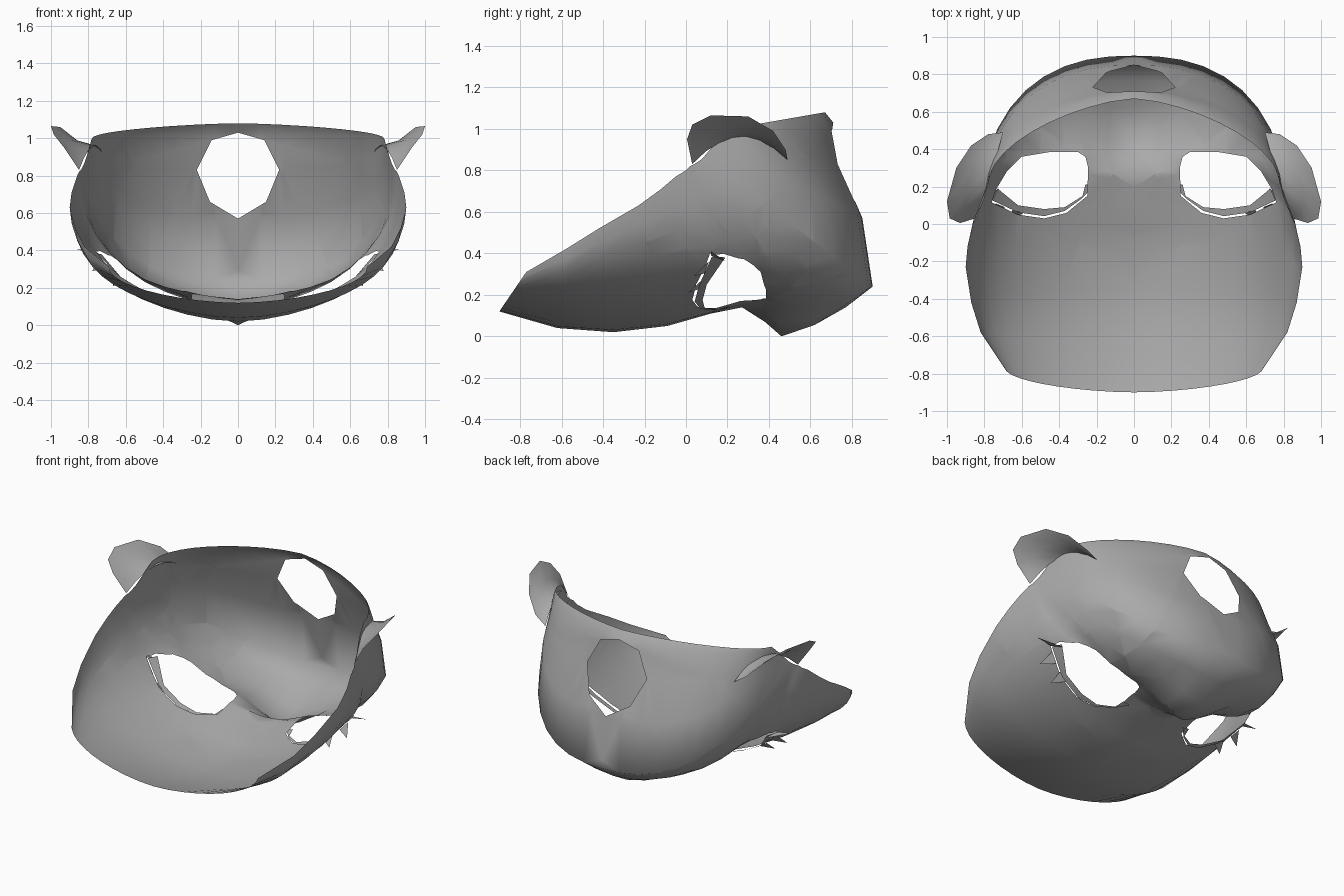
import bpy, bmesh, math
from mathutils import Vector
from mathutils.bvhtree import BVHTree

if "Cube" in bpy.data.objects:
    bpy.data.objects.remove(bpy.data.objects["Cube"], do_unlink=True)

grey = bpy.data.materials.new("plain grey")
grey.use_nodes = True
colour = (0.4, 0.4, 0.4, 1)
grey.diffuse_color = colour
grey.node_tree.nodes["Principled BSDF"].inputs["Base Color"].default_value = colour


def finish(name, bm, smooth=True):
    """Turn a half model into a mirrored object."""
    mesh = bpy.data.meshes.new(name)
    for f in bm.faces:
        f.smooth = smooth
    bm.to_mesh(mesh)
    bm.free()
    mesh.materials.append(grey)
    obj = bpy.data.objects.new(name, mesh)
    bpy.context.collection.objects.link(obj)
    mirror = obj.modifiers.new("Mirror", 'MIRROR')
    mirror.use_clip = True


def loft(bm, rows):
    """Skin equal-length rows of points with quads."""
    grid = [[bm.verts.new(p) for p in row] for row in rows]
    for a, b in zip(grid, grid[1:]):
        for j in range(len(a) - 1):
            bm.faces.new((a[j], b[j], b[j + 1], a[j + 1]))


def cut_hole(bm, outline, axis, allowed):
    """Cut a convex outline, extruded along an axis, out of the shell."""
    if axis.z:
        pts = [Vector((u, v, 0)) for u, v in outline]
    else:
        pts = [Vector((u, 0, v)) for u, v in outline]
    centre = sum(pts, Vector()) / len(pts)
    inside = [f for f in bm.faces if allowed(f.calc_center_median())]
    for a, b in zip(pts, pts[1:] + pts[:1]):
        n = (b - a).cross(axis).normalized()
        if n.dot(a - centre) < 0:
            n = -n
        edges = {e for f in inside for e in f.edges}
        verts = {v for f in inside for v in f.verts}
        cut = bmesh.ops.bisect_plane(bm, geom=inside + list(edges) + list(verts),
                                     dist=1e-5, plane_co=a, plane_no=n)
        inside = [f for f in cut["geom"] if isinstance(f, bmesh.types.BMFace)
                  and (f.calc_center_median() - a).dot(n) < 0]
    bmesh.ops.delete(bm, geom=inside, context='FACES')


# Mask shell: each row runs from the centre line (y, z) to the rim (x, y, z);
# then the lift beside the nose ridge and the fullness of the curve
sections = [
    (-.9, .12, .69, -.77, .31, 0, .87),
    (-.62, .04, .82, -.58, .42, 0, .87),
    (-.35, .02, .87, -.42, .52, 0, .87),
    (-.09, .05, .9, -.23, .63, 0, .95),
    (.12, .11, .89, -.12, .71, 0, 1.12),
    (.27, .14, .87, -.05, .77, .03, 1.4),
    (.38, .07, .86, 0, .8, .11, 1.25),
    (.46, 0, .85, .02, .82, .14, 1.1),
    (.62, .055, .84, .04, .83, .06, 1.1),
    (.77, .14, .83, .07, .85, .015, 1.15),
    (.9, .24, .82, .09, .87, 0, 1.2),
    (.85, .57, .8, .14, .93, 0, 1.15),
    (.76, .82, .79, .18, .97, 0, .95),
    (.71, 1.03, .785, .2, .99, 0, .8),
    (.67, 1.08, .78, .21, 1, 0, .76),
]
columns = 10
rows = []
for cy, cz, sx, sy, sz, lift, full in sections:
    row = []
    for j in range(columns + 1):
        t = j / columns * math.pi / 2
        x, k = sx * math.sin(t), (1 - math.cos(t)) ** full
        ridge = lift * (1 - math.exp(-(x / .18) ** 2)) * math.cos(t)
        row.append((x, cy + (sy - cy) * k, cz + (sz - cz) * k + ridge))
    rows.append(row)
shell = bmesh.new()
loft(shell, rows)
tree = BVHTree.FromBMesh(shell)


def on_shell(x, y, drop=.012):
    """Point just under the shell's lower surface."""
    hit = tree.ray_cast(Vector((x, y, -1)), Vector((0, 0, 1)))[0]
    return Vector((x, y, (hit.z if hit else .3) - drop))


# Eye and mouth openings
eye = [(.26, .36), (.3, .385), (.45, .385), (.6, .36), (.68, .28), (.74, .18),
       (.76, .115), (.62, .05), (.48, .03), (.36, .06), (.25, .15), (.245, .3)]
mouth_half = [(0, 1.03), (.14, .99), (.22, .83), (.15, .66), (0, .57)]
mouth = mouth_half + [(-x, z) for x, z in mouth_half[3:0:-1]]
cut_hole(shell, eye, Vector((0, 0, 1)), lambda c: c.z < .6 and c.y < .6)
cut_hole(shell, mouth, Vector((0, 1, 0)), lambda c: c.y > .55)
finish("mask_shell", shell)

# Lower eyelid strip with lash spikes
outer = [(.21, .21), (.28, .135), (.37, .07), (.48, .042), (.62, .062), (.755, .125)]
inner = [(.26, .21), (.275, .15), (.37, .09), (.48, .08), (.62, .1), (.73, .19)]
lid = bmesh.new()
loft(lid, [[on_shell(*p) for p in outer], [on_shell(*p) for p in inner]])
finish("eyelid_strip", lid)

lashes = bmesh.new()
for a, b, tip in [((.72, .19), (.76, .12), (.87, .12, .41)),
                  ((.74, .11), (.69, .09), (.78, .04, .29)),
                  ((.65, .075), (.59, .06), (.67, .01, .21))]:
    lashes.faces.new([lashes.verts.new(p) for p in (on_shell(*a), on_shell(*b), tip)])
finish("eyelashes", lashes, False)

# Ears: cupped plates whose root arches over the corner of the rim
edge = [Vector(p) for p in [
    (.7, .49, .85), (.78, .48, .9), (.87, .42, .99), (.95, .3, 1.06),
    (1, .12, 1.065), (.985, .03, 1.02), (.93, .005, .95), (.85, .03, .83)]]
root, crest, end = edge[0], Vector((.76, .26, 1.08)), edge[-1]
base, middle = [], []
for i, p in enumerate(edge):
    t = i / (len(edge) - 1)
    q = root * (1 - t) ** 2 + crest * 2 * t * (1 - t) + end * t ** 2
    base.append(q)
    middle.append((p + q) / 2 + Vector((.01, 0, -.02)) * math.sin(math.pi * t))
ear = bmesh.new()
loft(ear, [base, middle, edge])
bmesh.ops.remove_doubles(ear, verts=ear.verts, dist=1e-4)
finish("ears", ear)
